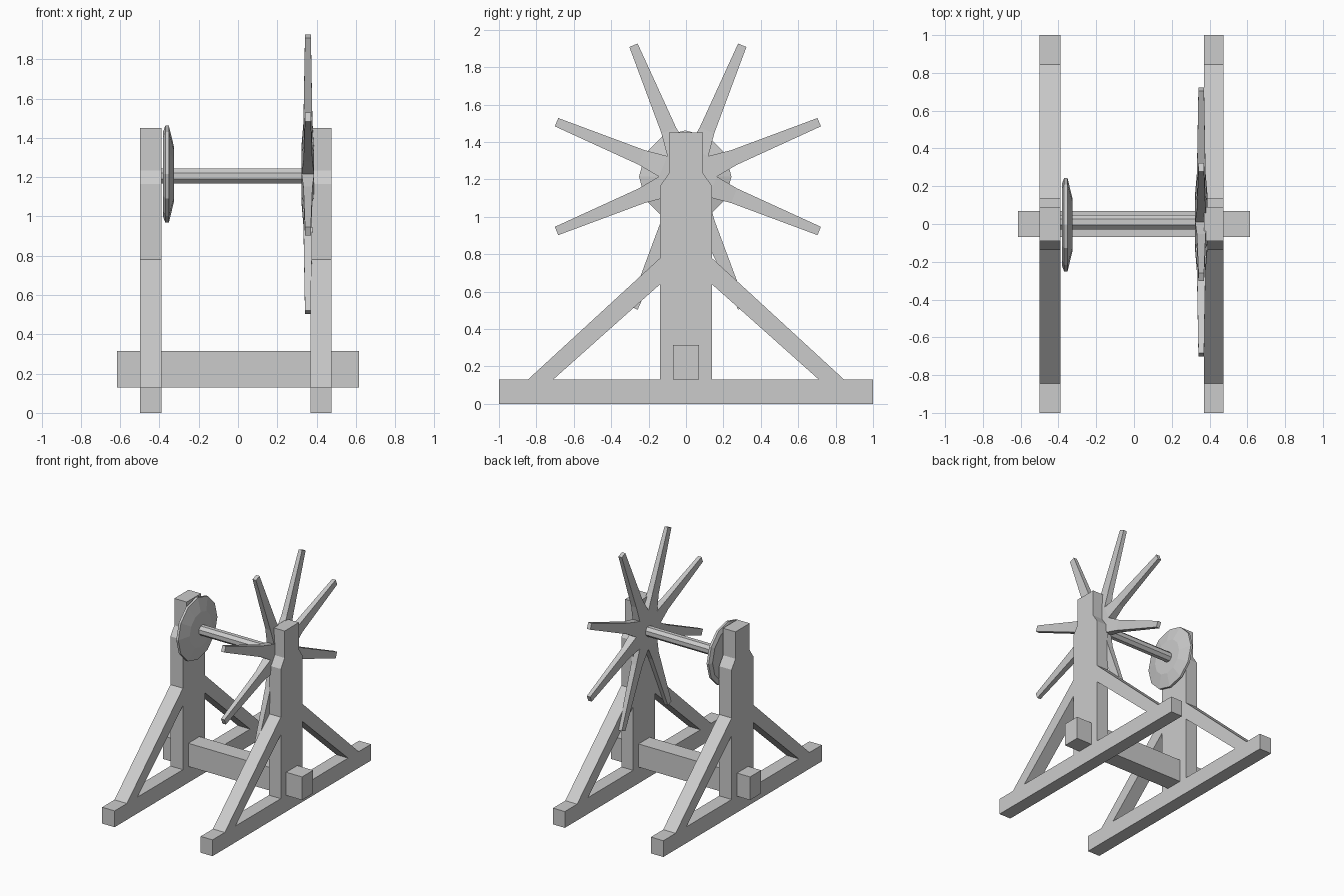
import bpy, bmesh
from math import sin, cos, pi

if "Cube" in bpy.data.objects:
    bpy.data.objects.remove(bpy.data.objects["Cube"])


def make(name, verts, faces):
    me = bpy.data.meshes.new(name)
    bm = bmesh.new()
    vs = [bm.verts.new(v) for v in verts]
    for f in faces:
        bm.faces.new([vs[i] for i in f])
    bmesh.ops.recalc_face_normals(bm, faces=bm.faces)
    bm.to_mesh(me)
    bm.free()
    ob = bpy.data.objects.new(name, me)
    bpy.context.collection.objects.link(ob)
    return ob


def prism(name, profile, x0, x1):
    """Extrude a (y, z) outline from x0 to x1."""
    n = len(profile)
    verts = [(x, y, z) for x in (x0, x1) for y, z in profile]
    faces = [list(range(n)), list(range(n, 2 * n))]
    faces += [[i, (i + 1) % n, n + (i + 1) % n, n + i] for i in range(n)]
    return make(name, verts, faces)


def lathe(name, profile, sides, cy, cz, turn=0.0):
    """Spin an (x, radius) profile around an axle along x, with flat end caps."""
    verts, faces = [], []
    for x, r in profile:
        for k in range(sides):
            a = 2 * pi * k / sides + turn
            verts.append((x, cy + r * cos(a), cz + r * sin(a)))
    for j in range(len(profile) - 1):
        for k in range(sides):
            k2 = (k + 1) % sides
            faces.append([j * sides + k, j * sides + k2,
                          (j + 1) * sides + k2, (j + 1) * sides + k])
    faces.append(list(range(sides)))
    faces.append(list(range(len(verts) - sides, len(verts))))
    return make(name, verts, faces)


# Two side frames: foot beam, stepped post and a pair of diagonal braces
for side, x0, x1 in (("left", -0.50, -0.39), ("right", 0.37, 0.475)):
    prism(side + "_foot_beam", [(-1, 0), (1, 0), (1, 0.13), (-1, 0.13)], x0, x1)
    half = [(0.138, 0.13), (0.138, 1.165), (0.09, 1.235), (0.09, 1.45)]
    prism(side + "_post", half + [(-y, z) for y, z in reversed(half)], x0, x1)
    for end, s in (("front", -1), ("back", 1)):
        prism(f"{side}_{end}_brace",
              [(s * 0.845, 0.13), (s * 0.138, 0.78), (s * 0.138, 0.64), (s * 0.71, 0.13)],
              x0, x1)

# Cross beam through both posts
prism("cross_beam", [(-0.07, 0.13), (0.07, 0.13), (0.07, 0.315), (-0.07, 0.315)], -0.615, 0.615)

# Axle and dished disc
CY, CZ = 0.01, 1.215
lathe("axle", [(-0.39, 0.041), (0.35, 0.041)], 8, CY, 1.206, pi / 8)
lathe("disc", [(-0.375, 0.19), (-0.382, 0.215), (-0.37, 0.247), (-0.352, 0.247),
               (-0.343, 0.21), (-0.326, 0.14), (-0.326, 0.06)], 12, -0.004, CZ)

# Eight-armed handle wheel: one star outline, thick at the hub and thin at the tips
outline = []
for k in range(8):
    a = k * pi / 4
    outline.append((0.155 * cos(a), 0.155 * sin(a), 0.032))
    a += pi / 8
    for along, across, h in ((0.267, -0.042, 0.023), (0.76, -0.024, 0.015),
                             (0.76, 0.024, 0.015), (0.267, 0.042, 0.023)):
        outline.append((along * cos(a) - across * sin(a), along * sin(a) + across * cos(a), h))
n, WX = len(outline), 0.356
verts = [(WX + s * h, CY + y, CZ + z) for s in (-1, 1) for y, z, h in outline]
faces = [[i, (i + 1) % n, n + (i + 1) % n, n + i] for i in range(n)]
for o in (0, n):
    faces.append([o + 5 * k for k in range(8)])
    for k in range(8):
        b = 5 * k
        faces.append([o + b, o + b + 1, o + b + 4, o + (b + 5) % n])
        faces.append([o + b + 1, o + b + 2, o + b + 3, o + b + 4])
make("spoked_handle_wheel", verts, faces)
